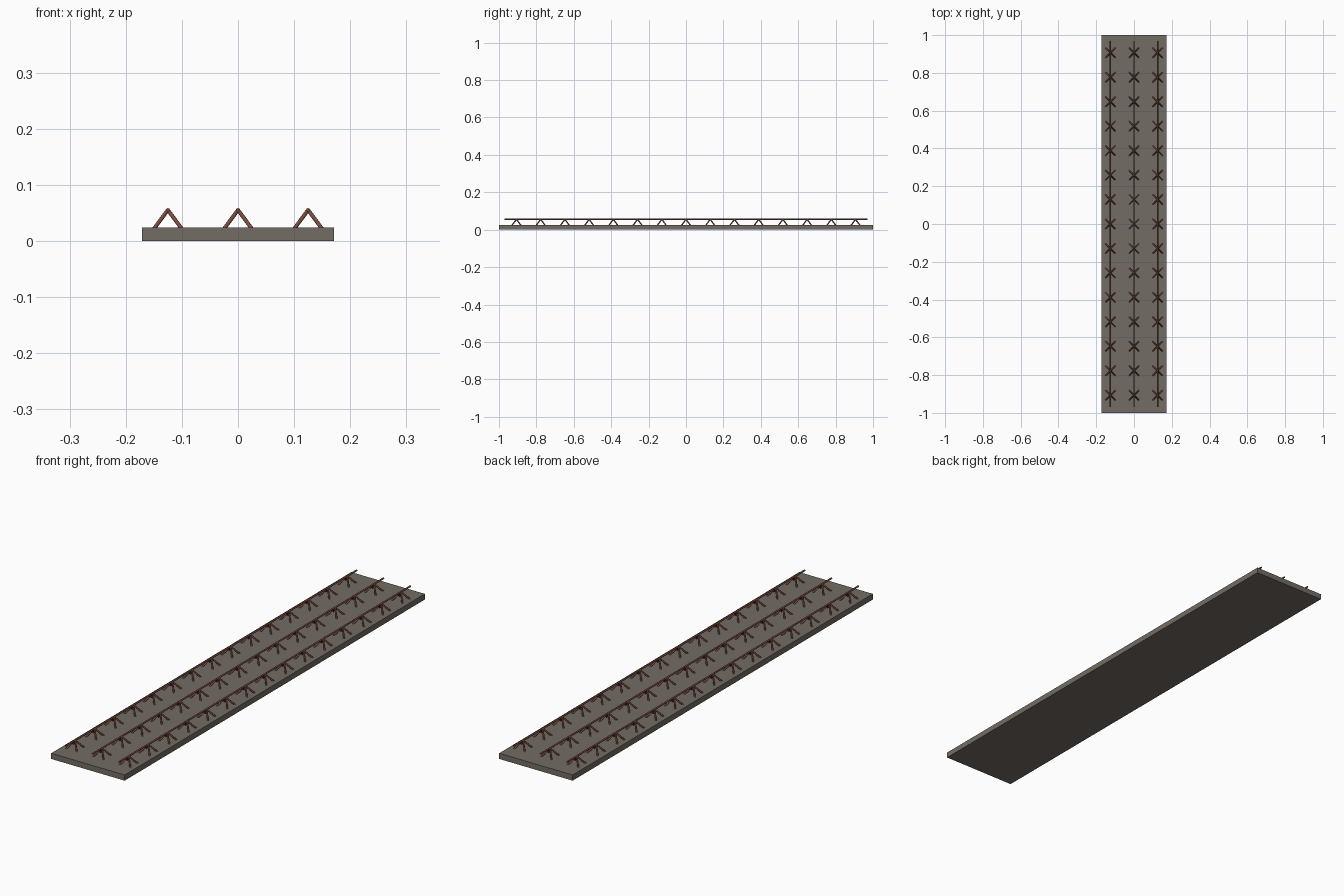
import bpy, bmesh
from mathutils import Vector, Matrix

if "Cube" in bpy.data.objects:
    bpy.data.objects.remove(bpy.data.objects["Cube"])


def material(name, color):
    m = bpy.data.materials.new(name)
    m.diffuse_color = (*color, 1)
    m.use_nodes = True
    m.node_tree.nodes["Principled BSDF"].inputs["Base Color"].default_value = m.diffuse_color
    return m


concrete = material("concrete", (0.17, 0.15, 0.125))
rust = material("rusty_steel", (0.2, 0.075, 0.055))


def add_rod(bm, a, b, r, sides=8):
    a, b = Vector(a), Vector(b)
    d = b - a
    rot = d.to_track_quat('Z', 'Y').to_matrix().to_4x4()
    bmesh.ops.create_cone(bm, cap_ends=True, segments=sides, radius1=r, radius2=r,
                          depth=d.length, matrix=Matrix.Translation((a + b) / 2) @ rot)


def make_object(name, bm, mat):
    me = bpy.data.meshes.new(name)
    bm.to_mesh(me)
    bm.free()
    me.materials.append(mat)
    ob = bpy.data.objects.new(name, me)
    bpy.context.collection.objects.link(ob)
    bpy.context.view_layer.objects.active = ob
    return ob


def smooth(ob):
    bpy.ops.object.select_all(action='DESELECT')
    ob.select_set(True)
    bpy.ops.object.shade_smooth_by_angle(angle=0.9)


# Concrete plank
SLAB_TOP = 0.024
bm = bmesh.new()
bmesh.ops.create_cube(bm, size=1, matrix=Matrix.Translation((0, 0, SLAB_TOP / 2))
                      @ Matrix.Diagonal((0.343, 2, SLAB_TOP, 1)))
make_object("concrete_slab", bm, concrete)

# Three lattice rows: a long top bar carried by four-legged wire supports
R, APEX, FOOT, SPREAD = 0.0035, 0.0555, 0.019, 0.027
for label, x in (("left", -0.125), ("middle", 0), ("right", 0.125)):
    bm = bmesh.new()
    add_rod(bm, (x, -0.97, APEX), (x, 0.97, APEX), R)
    smooth(make_object(label + "_top_bar", bm, rust))

    bm = bmesh.new()
    for i in range(-7, 8):
        y = i * 0.1295
        for sx in (-1, 1):
            for sy in (-1, 1):
                add_rod(bm, (x, y, APEX), (x + sx * SPREAD, y + sy * SPREAD, FOOT), R)
    smooth(make_object(label + "_support_legs", bm, rust))
